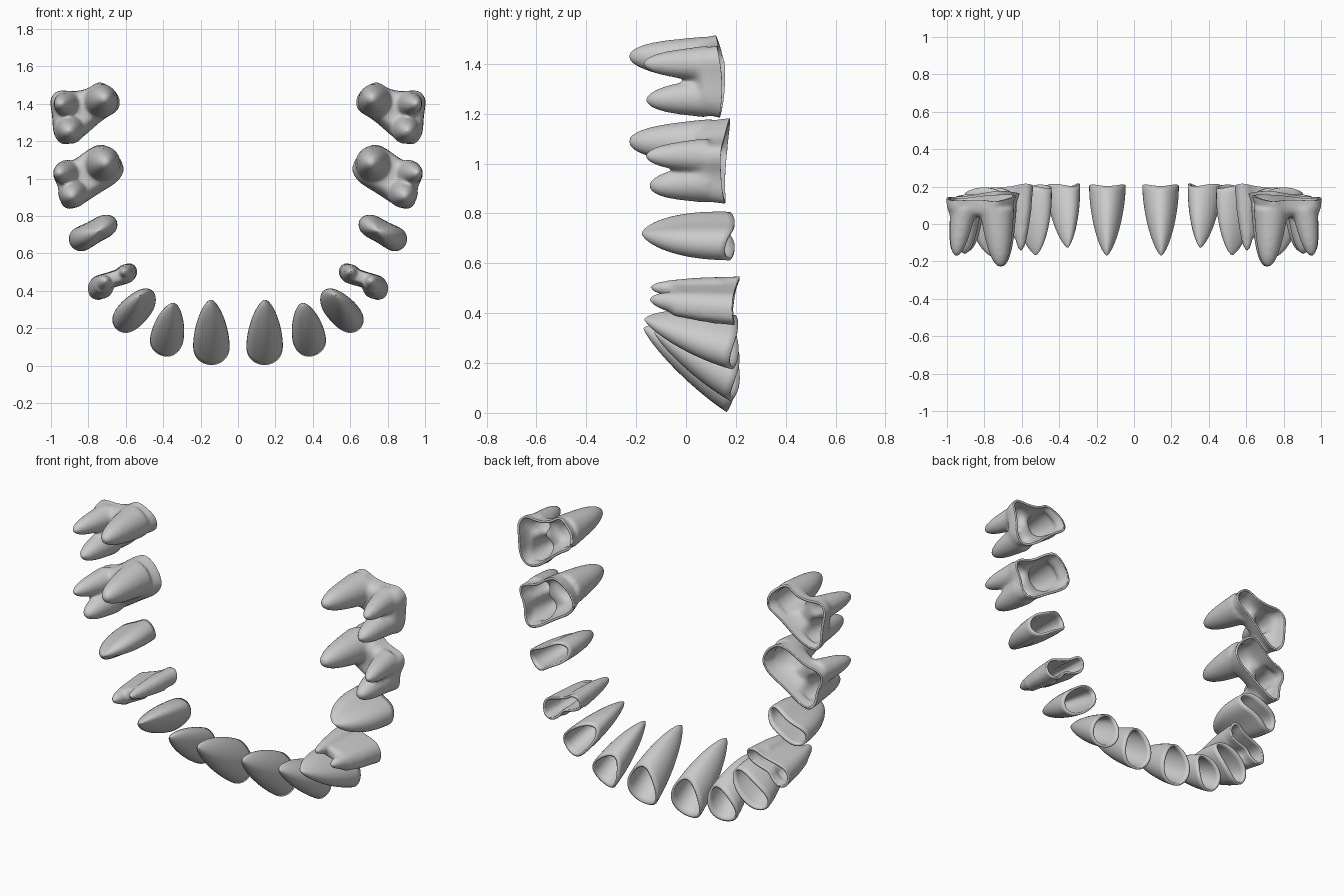
import bpy, bmesh
from math import cos, sin, pi, hypot
from mathutils import Vector

if "Cube" in bpy.data.objects:
    bpy.data.objects.remove(bpy.data.objects["Cube"])

SEG = 40
WALL = 0.013


def loft(bm, rings):
    # Skin a list of equal-length rings; returns the ring vertices
    vr = [[bm.verts.new(p) for p in r] for r in rings]
    n = len(vr[0])
    for a, b in zip(vr, vr[1:]):
        for i in range(n):
            bm.faces.new((a[i], a[(i + 1) % n], b[(i + 1) % n], b[i]))
    return vr


def round_corners(pts):
    # Corner cutting turns a coarse outline into a smooth one
    for _ in range(2):
        out = []
        for a, b in zip(pts, pts[1:] + pts[:1]):
            for f in (0.22, 0.78):
                out.append((a[0] + (b[0] - a[0]) * f, a[1] + (b[1] - a[1]) * f))
        pts = out
    return pts


def finish(name, bm):
    # Mirror to the other side of the arch and give the shell a thin wall
    me = bpy.data.meshes.new(name)
    bm.to_mesh(me)
    bm.free()
    ob = bpy.data.objects.new(name, me)
    bpy.context.collection.objects.link(ob)
    m = ob.modifiers.new("mirror", 'MIRROR')
    m.use_mirror_merge = False
    s = ob.modifiers.new("wall", 'SOLIDIFY')
    s.thickness = WALL
    s.offset = -1
    bpy.ops.object.select_all(action='DESELECT')
    ob.select_set(True)
    bpy.context.view_layer.objects.active = ob
    bpy.ops.object.shade_smooth_by_angle(angle=0.9)
    return ob


def orient_outward(bm):
    # Open shells: make the root-tip face point to -y
    bmesh.ops.recalc_face_normals(bm, faces=bm.faces)
    low = min(bm.faces, key=lambda f: f.calc_center_median().y)
    low.normal_update()
    if low.normal.y > 0:
        bmesh.ops.reverse_faces(bm, faces=bm.faces)


def single_root(name, c, d, a, b, taper, waist, rim, wave, tilt, tip, prof=(1.75, .7)):
    # Tapering tooth shell; d is the outward direction of the long axis
    L = hypot(*d)
    dx, dz = d[0] / L, d[1] / L
    steps = 20
    rings = []
    for k in range(steps + 1):
        t = min(sin(k / steps * pi / 2), 0.9985)
        s = (1 - t ** prof[0]) ** prof[1]
        ring = []
        for i in range(SEG):
            p = 2 * pi * i / SEG
            u = a * cos(p) * s
            v = b * sin(p) * (1 + taper * cos(p)) * (1 - waist * sin(p) ** 4) * s
            y0 = rim - wave * cos(2 * p) - tilt * cos(p)
            ring.append((c[0] + (tip[0] - c[0]) * t + u * dx - v * dz,
                         y0 + (tip[1] - y0) * t,
                         c[1] + (tip[2] - c[1]) * t + u * dz + v * dx))
        rings.append(ring)
    bm = bmesh.new()
    vr = loft(bm, rings)
    bm.faces.new(vr[-1])
    orient_outward(bm)
    return finish(name, bm)


def multi_root(name, outline, floor, shrink, roots, rim, warp, soft):
    # Crown-side body plus separate roots, fused, opened and wall-thickened
    bm = bmesh.new()
    cx = (min(p[0] for p in outline) + max(p[0] for p in outline)) / 2
    cz = (min(p[1] for p in outline) + max(p[1] for p in outline)) / 2
    outline = round_corners(outline)
    tx = sum(r[2][0] for r in roots) / len(roots)
    tz = sum(r[2][2] for r in roots) / len(roots)
    rings = []
    for y, s, m in ((rim + 0.1, 1.05, 0), (rim, 1.05, 0),
                    ((rim + floor) / 2, (1 + shrink) / 2 + 0.05, 0.2),
                    (floor + 0.02, shrink, 0.4), (floor, shrink * 0.75, 0.4)):
        rings.append([(cx + (tx - cx) * m + (p[0] - cx) * s, y,
                       cz + (tz - cz) * m + (p[1] - cz) * s) for p in outline])
    vr = loft(bm, rings)
    bm.faces.new(vr[0])
    bm.faces.new(vr[-1])
    for base, r0, tip in roots:
        B = Vector((base[0], rim - 0.06, base[1]))
        T = Vector(tip) - Vector((0, 0.012, 0))
        rings = []
        for k in range(15):
            t = min(sin(k / 14 * pi / 2), 0.998)
            r = r0 * (1 - 0.45 * t) * (1 - t ** 5) ** 0.5
            q = B.lerp(T, t)
            rings.append([(q.x + r * cos(2 * pi * i / 24), q.y,
                           q.z + r * sin(2 * pi * i / 24)) for i in range(24)])
        vr = loft(bm, rings)
        bm.faces.new(vr[0])
        bm.faces.new(vr[-1])
    bmesh.ops.recalc_face_normals(bm, faces=bm.faces)
    me = bpy.data.meshes.new(name + "_block")
    bm.to_mesh(me)
    bm.free()
    tmp = bpy.data.objects.new(name + "_block", me)
    bpy.context.collection.objects.link(tmp)
    rm = tmp.modifiers.new("fuse", 'REMESH')
    rm.mode = 'VOXEL'
    rm.voxel_size = 0.009
    sm = tmp.modifiers.new("soften", 'SMOOTH')
    sm.factor = 0.5
    sm.iterations = soft
    fused = bpy.data.meshes.new_from_object(
        tmp.evaluated_get(bpy.context.evaluated_depsgraph_get()))
    bpy.data.objects.remove(tmp)
    # Cut the crown side open, then curve the rim
    bm = bmesh.new()
    bm.from_mesh(fused)
    bmesh.ops.bisect_plane(bm, geom=bm.verts[:] + bm.edges[:] + bm.faces[:],
                           plane_co=(0, rim, 0), plane_no=(0, 1, 0), clear_outer=True)
    for v in bm.verts:
        w = max(0, v.co.y / rim) ** 2
        x, z = v.co.x - cx, v.co.z - cz
        v.co.y += w * (warp[0] * x + warp[1] * z + warp[2] * z * z)
    orient_outward(bm)
    return finish(name, bm)


# Front teeth and the single-rooted premolar
single_root("central_incisors", (.142, .125), (0, -1), .122, .096, .2, 0,
            .195, .012, .02, (.146, -.17, .338))
single_root("lateral_incisors", (.373, .155), (.45, -.89), .108, .086, .2, 0,
            .2, .013, .015, (.355, -.127, .323))
single_root("canines", (.553, .288), (.75, -.66), .135, .084, .15, .1,
            .195, .014, .008, (.525, -.167, .375))
single_root("second_premolars", (.775, .712), (.88, -.48), .138, .088, .08, .3,
            .175, .02, 0, (.75, -.177, .72), (2.3, .62))

# Two-rooted premolar
multi_root("first_premolars",
           [(.54, .50), (.56, .54), (.60, .545), (.64, .515), (.70, .495), (.77, .475),
            (.80, .43), (.79, .37), (.74, .35), (.69, .38), (.67, .42), (.62, .43),
            (.56, .455)],
           -.07, .78,
           [((.60, .49), .054, (.605, -.135, .503)),
            ((.73, .42), .066, (.71, -.137, .455))],
           .19, (-.03, .08, 1.5), 10)

# Three-rooted molars
multi_root("first_molars",
           [(.61, 1.05), (.65, 1.13), (.73, 1.185), (.80, 1.15), (.87, 1.095), (.97, 1.07),
            (.985, 1.02), (.95, .955), (.945, .88), (.91, .84), (.85, .855), (.745, .925),
            (.645, .985)],
           .04, .88,
           [((.725, 1.08), .1, (.71, -.222, 1.088)),
            ((.91, 1.03), .074, (.955, -.155, 1.03)),
            ((.88, .925), .084, (.89, -.14, .91))],
           .15, (-.06, .03, .6), 22)
multi_root("second_molars",
           [(.635, 1.40), (.65, 1.455), (.74, 1.52), (.80, 1.475), (.87, 1.46),
            (.96, 1.47), (1.0, 1.42), (.985, 1.34), (.98, 1.235), (.93, 1.18),
            (.84, 1.215), (.73, 1.315), (.65, 1.36)],
           .04, .88,
           [((.735, 1.415), .096, (.715, -.222, 1.43)),
            ((.91, 1.40), .074, (.95, -.165, 1.40)),
            ((.895, 1.265), .082, (.905, -.152, 1.255))],
           .15, (-.04, -.07, -.8), 22)
